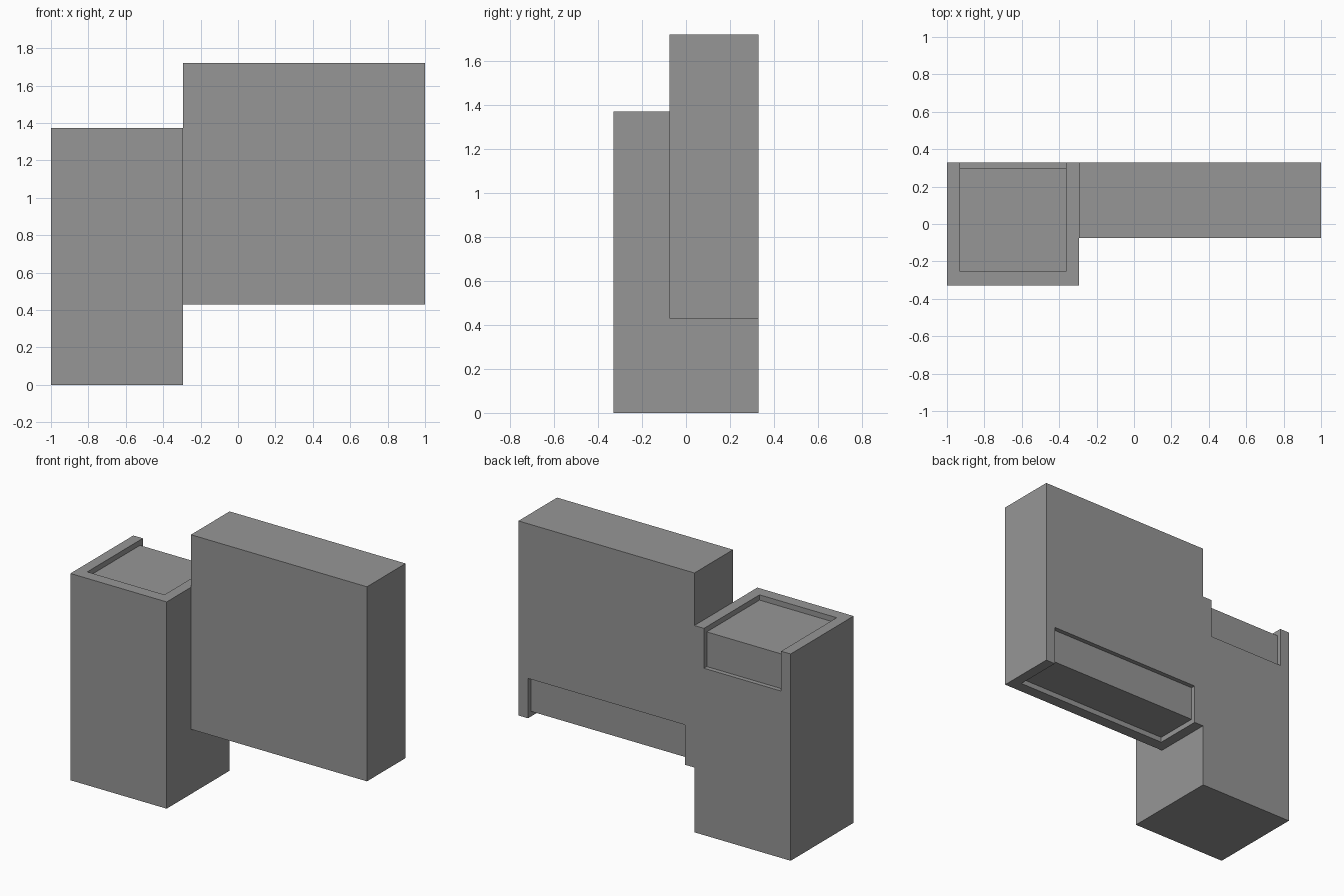
import bpy
import bmesh
from mathutils import Vector

default_cube = bpy.data.objects.get("Cube")
if default_cube:
    bpy.data.objects.remove(default_cube, do_unlink=True)

# Single flat grey
grey = bpy.data.materials.new("plain_grey")
grey.use_nodes = True
colour = (0.305, 0.305, 0.305, 1)
grey.diffuse_color = colour
for node in grey.node_tree.nodes:
    if node.type == 'BSDF_PRINCIPLED':
        node.inputs["Base Color"].default_value = colour


def block(name, low, high):
    """Box between two opposite corners."""
    low, high = Vector(low), Vector(high)
    bm = bmesh.new()
    bmesh.ops.create_cube(bm, size=1)
    bmesh.ops.scale(bm, vec=high - low, verts=bm.verts)
    bmesh.ops.translate(bm, vec=(low + high) / 2, verts=bm.verts)
    mesh = bpy.data.meshes.new(name)
    bm.to_mesh(mesh)
    bm.free()
    mesh.materials.append(grey)
    obj = bpy.data.objects.new(name, mesh)
    bpy.context.collection.objects.link(obj)
    return obj


def combine(target, tool, operation):
    """Apply a boolean and discard the tool."""
    mod = target.modifiers.new(operation.lower(), 'BOOLEAN')
    mod.operation = operation
    mod.solver = 'EXACT'
    mod.object = tool
    tool.hide_render = True
    bpy.context.view_layer.objects.active = target
    bpy.ops.object.modifier_apply(modifier=mod.name)
    bpy.data.objects.remove(tool, do_unlink=True)


# Main dimensions
back, front, wing_front = 0.33, -0.33, -0.075
joint = -0.293
tower_top, wing_bottom, wing_top = 1.373, 0.43, 1.722
rim, shallow, setback, notch, spare = 0.07, 0.035, 0.03, 0.265, 0.1

# Deep tower and the raised thinner wing, joined into one body
body = block("stepped_body", (-1, front, 0), (joint, back, tower_top))
wing = block("wing", (joint, wing_front, wing_bottom), (1, back, wing_top))
combine(body, wing, 'UNION')

# Shallow recess in the tower top and in the wing underside, each open to
# the back through a deeper, thin notch
recesses = (
    (-1, joint, front, tower_top, -1),
    (joint, 1, wing_front, wing_bottom, 1),
)
for x0, x1, y0, edge, inward in recesses:
    outside = edge - inward * spare
    cuts = ((y0 + rim + 0.007, back + spare, shallow),
            (back - setback, back + spare, notch))
    for ya, yb, depth in cuts:
        z0, z1 = sorted((outside, edge + inward * depth))
        cutter = block("recess_cutter", (x0 + rim, ya, z0), (x1 - rim, yb, z1))
        combine(body, cutter, 'DIFFERENCE')
